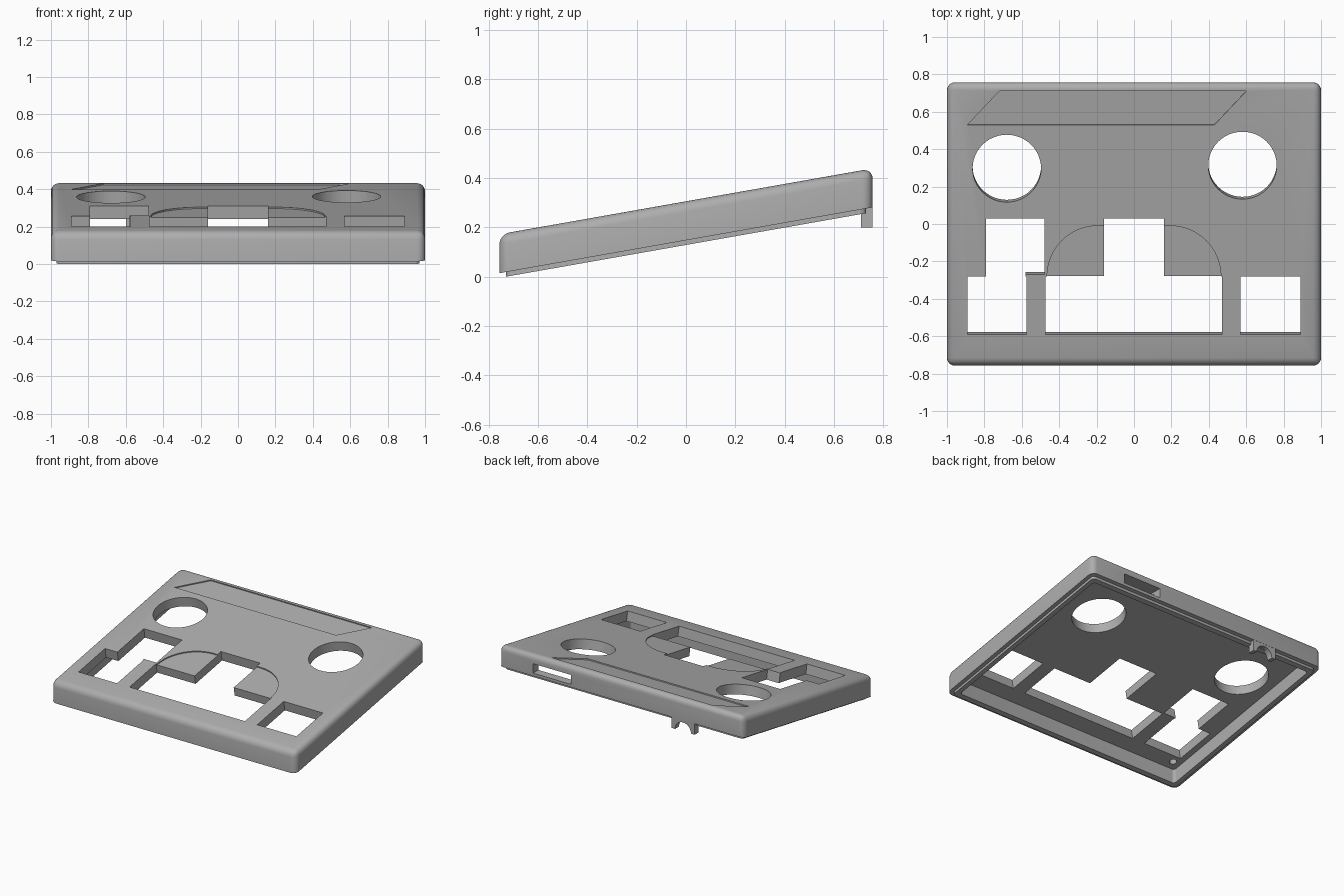
import bpy, bmesh, math
from mathutils import Vector

cube = bpy.data.objects.get("Cube")
if cube:
    bpy.data.objects.remove(cube, do_unlink=True)

TILT = math.radians(10)
TOP = 0.306                      # height of the sloping face at the centre
UP = Vector((0, 0, 1))
NORMAL = Vector((0, -math.sin(TILT), math.cos(TILT)))

grey = bpy.data.materials.new("plain_grey")
grey.use_nodes = True
grey.diffuse_color = (0.42, 0.42, 0.42, 1)
grey.node_tree.nodes["Principled BSDF"].inputs["Base Color"].default_value = grey.diffuse_color


def solid(name, lower, upper, round_sides=0, round_top=False):
    """Closed prism between two matching loops, optionally with rounded edges."""
    bm = bmesh.new()
    a = [bm.verts.new(p) for p in lower]
    b = [bm.verts.new(p) for p in upper]
    bm.faces.new(a)
    bm.faces.new(b)
    for i in range(len(a)):
        j = (i + 1) % len(a)
        bm.faces.new((a[i], a[j], b[j], b[i]))
    if round_sides:
        edges = [e for e in bm.edges
                 if any(v in b for v in e.verts)
                 and (round_top or any(v in a for v in e.verts))]
        bmesh.ops.bevel(bm, geom=edges, offset=round_sides, segments=6,
                        profile=0.5, affect='EDGES')
    bmesh.ops.recalc_face_normals(bm, faces=bm.faces)
    mesh = bpy.data.meshes.new(name)
    bm.to_mesh(mesh)
    bm.free()
    mesh.materials.append(grey)
    obj = bpy.data.objects.new(name, mesh)
    bpy.context.collection.objects.link(obj)
    return obj


def sloped(name, pts, low, high, axis=UP, **kw):
    """Prism following the slope; low and high are measured from the top face."""
    base = [Vector((x, y, TOP + math.tan(TILT) * y)) for x, y in pts]
    return solid(name, [p + axis * low for p in base],
                 [p + axis * high for p in base], **kw)


def rect(x0, x1, y0, y1):
    return [(x0, y0), (x1, y0), (x1, y1), (x0, y1)]


def arc(cx, cy, r, start, end, n, squash=1):
    angles = [math.radians(start + (end - start) * i / n) for i in range(n + 1)]
    return [(cx + r * math.cos(t), cy + r * squash * math.sin(t)) for t in angles]


def circle(cx, cy, r, n=48):
    return arc(cx, cy, r, 0, 360, n, math.cos(TILT))[:-1]


def combine(target, tool, operation='DIFFERENCE'):
    tool.hide_render = True
    mod = target.modifiers.new(tool.name, 'BOOLEAN')
    mod.operation, mod.object, mod.solver = operation, tool, 'EXACT'
    bpy.context.view_layer.objects.active = target
    bpy.ops.object.modifier_apply(modifier=mod.name)
    bpy.data.objects.remove(tool, do_unlink=True)


# Hollow wedge shell with a locating lip under the rim
shell = sloped("case_top", rect(-1, 1, -0.757, 0.757), -0.158, 0,
               round_sides=0.042, round_top=True)
combine(shell, sloped("lip", rect(-0.97, 0.97, -0.73, 0.73), -0.177, -0.1,
                      round_sides=0.025), 'UNION')
combine(shell, sloped("cavity", rect(-0.935, 0.935, -0.695, 0.695), -0.3, -0.073,
                      round_sides=0.02))

# Key openings and round openings, square to the sloping face
openings = [
    rect(-0.89, -0.575, -0.59, -0.28), rect(-0.79, -0.478, -0.285, 0.03),
    rect(-0.473, 0.47, -0.59, -0.28), rect(-0.16, 0.16, -0.3, 0.03),
    rect(0.57, 0.89, -0.59, -0.28),
    circle(-0.68, 0.297, 0.183), circle(0.58, 0.313, 0.183),
]
# Bridge end sits slightly higher than the neighbouring edge
openings[1] = [(-0.79, -0.285), (-0.58, -0.285), (-0.58, -0.27),
               (-0.478, -0.27), (-0.478, 0.03), (-0.79, 0.03)]
for pts in openings:
    combine(shell, sloped("opening", pts, -0.15, 0.05, NORMAL))

# Shallow label recess and rounded recess behind the middle opening
label = [(-0.89, 0.53), (0.43, 0.53), (0.6, 0.71), (-0.72, 0.71)]
rounded = ([(-0.465, -0.3), (0.465, -0.3)] + arc(0.195, -0.28, 0.27, 0, 90, 12)
           + arc(-0.195, -0.28, 0.27, 90, 180, 12))
for pts in (label, rounded):
    combine(shell, sloped("recess", pts, -0.008, 0.03, NORMAL))

# Blind screw holes in the underside corners
for sx in (-1, 1):
    for sy in (-1, 1):
        combine(shell, sloped("screw_hole", circle(sx * 0.87, sy * 0.63, 0.025, 20),
                              -0.12, -0.035))

# Socket slot through the back wall
slot = [(0.41, 0.302), (0.72, 0.302), (0.72, 0.372), (0.41, 0.372)]
combine(shell, solid("socket_slot", [(x, 0.66, z) for x, z in slot],
                     [(x, 0.85, z) for x, z in slot]))

# Cable tab with a half-round notch under the back wall
tab = ([(-0.6, 0.31), (-0.6, 0.2)] + arc(-0.505, 0.2, 0.065, 180, 0, 16)
       + [(-0.41, 0.2), (-0.41, 0.31)])
cable_tab = solid("cable_tab", [(x, 0.71, z) for x, z in tab],
                  [(x, 0.756, z) for x, z in tab])

for obj in (shell, cable_tab):
    obj.data.materials.clear()
    obj.data.materials.append(grey)
    for face in obj.data.polygons:
        face.material_index = 0
    bpy.ops.object.select_all(action='DESELECT')
    obj.select_set(True)
    bpy.context.view_layer.objects.active = obj
    bpy.ops.object.shade_smooth_by_angle(angle=math.radians(30))
